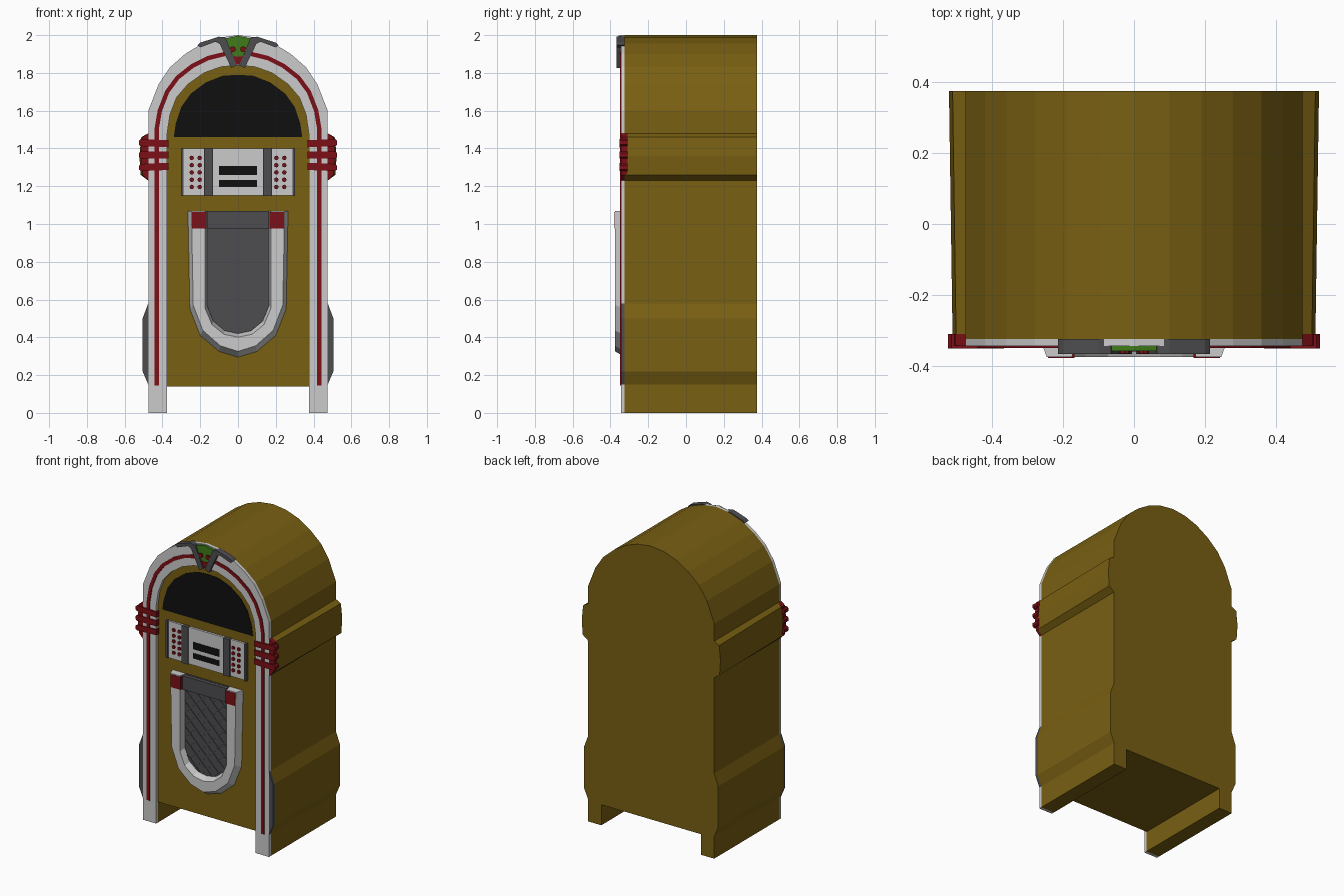
import bpy, bmesh, math
from mathutils import Vector

if "Cube" in bpy.data.objects:
    bpy.data.objects.remove(bpy.data.objects["Cube"])


def mat(name, c):
    m = bpy.data.materials.new(name)
    m.diffuse_color = (*c, 1)
    m.use_nodes = True
    m.node_tree.nodes["Principled BSDF"].inputs["Base Color"].default_value = m.diffuse_color
    return m


BRASS = mat("brass", (0.19, 0.115, 0.006))
RED = mat("red", (0.2, 0.005, 0.008))
BLACK = mat("black", (0.005, 0.005, 0.005))
DARK = mat("dark_metal", (0.075, 0.075, 0.08))
GREEN = mat("green", (0.05, 0.2, 0.01))
WHITE = None


def full(half):
    """Right half path ending at x=0 -> whole symmetric path."""
    return half + [(-x, z) for x, z in reversed(half) if x > 1e-6]


def plate(name, pts, y0, y1, m, mirror=False, front=None):
    """Prism from an (x, z) outline, front at y0, back at y1."""
    bm = bmesh.new()
    a = [bm.verts.new((x, y0, z)) for x, z in (front or pts)]
    b = [bm.verts.new((x, y1, z)) for x, z in pts]
    bm.faces.new(a)
    bm.faces.new(b[::-1])
    n = len(pts)
    for i in range(n):
        j = (i + 1) % n
        bm.faces.new((a[i], b[i], b[j], a[j]))
    bmesh.ops.recalc_face_normals(bm, faces=bm.faces[:])
    me = bpy.data.meshes.new(name)
    bm.to_mesh(me)
    bm.free()
    if m:
        me.materials.append(m)
    ob = bpy.data.objects.new(name, me)
    bpy.context.collection.objects.link(ob)
    if mirror:
        ob.modifiers.new("mirror", "MIRROR").use_mirror_merge = False
    return ob


def rect(x0, x1, z0, z1):
    return [(x0, z0), (x1, z0), (x1, z1), (x0, z1)]


def ngon(x, z, r, n):
    return [(x + r * math.cos(2 * math.pi * i / n), z + r * math.sin(2 * math.pi * i / n)) for i in range(n)]


def ribbon(path, w):
    """Outline of a strip of width w following a path."""
    p = [Vector(q) for q in path]
    left, right = [], []
    for i, q in enumerate(p):
        t = (p[min(i + 1, len(p) - 1)] - p[max(i - 1, 0)]).normalized()
        nrm = Vector((-t.y, t.x)) * w / 2
        left.append(tuple(q + nrm))
        right.append(tuple(q - nrm))
    return left + right[::-1]


# Cabinet body with lower bulge and shoulder bulge
arch = [(.475, 1.6), (.42, 1.74), (.36, 1.83), (.28, 1.9), (.19, 1.955), (.1, 1.987), (0, 2.0)]
side = [(.375, .14), (.375, 0), (.475, 0), (.475, .15), (.505, .22), (.505, .5), (.475, .58),
        (.475, 1.23), (.505, 1.26), (.512, 1.36), (.502, 1.46), (.475, 1.48)]
body = plate("cabinet_body", full(side + arch), -.325, .375, BRASS)
for v in body.data.vertices:
    if v.co.y > 0 and abs(v.co.x) > .48 and v.co.z > 1.2:
        v.co.x *= 1.02

# Pale front frame with the red light strip
inner = [(.375, 0), (.375, 1.48), (.36, 1.58), (.325, 1.67), (.265, 1.74), (.18, 1.8), (.09, 1.832), (0, 1.84)]
plate("front_frame", full([(.475, 0)] + arch) + full(inner)[::-1], -.345, -.325, WHITE)
tube = [(.431, .145), (.431, 1.5), (.414, 1.6), (.375, 1.7), (.32, 1.775), (.24, 1.838), (.16, 1.878), (.07, 1.9)]
plate("light_strip", ribbon(tube, .023), -.35, -.34, RED, True)

# Lower side trim
plate("lower_side_trim", [(.475, .15), (.505, .22), (.505, .5), (.475, .58)], -.345, -.325, DARK, True)

# Window
plate("window", full([(.34, 1.46), (.33, 1.53), (.3, 1.62), (.25, 1.69), (.17, 1.75), (.08, 1.785), (0, 1.79)]),
      -.328, -.32, BLACK)

# Red shoulder bands
plate("shoulder_backing", [(.475, 1.23), (.505, 1.26), (.515, 1.36), (.505, 1.46), (.475, 1.48)],
      -.343, -.31, RED, True)
for i, z in enumerate((1.425, 1.365, 1.305)):
    tilt = (i - 1) * -.006
    pts = [(.367, z - .019), (.515, z - .019 + tilt), (.525, z - .01 + tilt),
           (.525, z + .01 + tilt), (.515, z + .019 + tilt), (.367, z + .019)]
    plate("shoulder_band", pts, -.352, -.31, RED, True)

# Top ornament
plate("bracket", [(.035, 1.825), (.006, 1.84), (.052, 1.95), (.065, 1.985), (.1, 1.992), (.2, 1.96),
                  (.215, 1.947), (.2, 1.935), (.12, 1.965), (.098, 1.955)], -.367, -.325, DARK, True)
plate("leaf", full([(.02, 1.88), (.045, 1.93), (.066, 1.982), (0, 1.997)]), -.358, -.33, GREEN)
plate("ornament_base", full([(.01, 1.845), (.03, 1.89), (0, 1.885)]), -.36, -.33, RED)
plate("berry", ngon(.027, 1.925, .016, 8), -.366, -.35, RED, True)

# Selector panel
plate("selector_center", rect(-.135, .135, 1.15, 1.4), -.34, -.32, WHITE)
plate("selector_wing", rect(.178, .29, 1.15, 1.4), -.338, -.32, WHITE, True)
plate("selector_bar", rect(.133, .18, 1.148, 1.402), -.35, -.32, DARK, True)
plate("selector_edge", rect(.288, .303, 1.148, 1.402), -.345, -.32, DARK, True)
for z0, z1 in ((1.26, 1.308), (1.197, 1.233)):
    plate("selector_slot", rect(-.1, .1, z0, z1), -.343, -.33, BLACK)
for x in (.203, .245):
    for i in range(5):
        plate("selector_button", ngon(x, 1.35 - i * .0385, .012, 8), -.346, -.33, RED, True)

# Speaker grille
gin = [(.165, 1.07), (.165, .57), (.13, .485), (.07, .435), (0, .42)]
gout = [(.265, 1.07), (.255, .55), (.2, .41), (.1, .325), (0, .295)]
top = 1.07
ring = full(gout) + full(gin)[::-1]
front = ([(x * .93, top + (z - top) * .96) for x, z in full(gout)]
         + [(x * 1.06, top + (z - top) * 1.03) for x, z in full(gin)[::-1]])
plate("grille_frame", ring, -.375, -.325, WHITE, front=front)
plate("grille_cloth", full(gin), -.335, -.32, DARK)
plate("grille_header", rect(-.165, .165, .975, 1.068), -.36, -.32, DARK)
plate("grille_corner_light", rect(.168, .243, .977, 1.063), -.378, -.35, RED, True)


def half_width(z):
    """Inner half width of the grille opening at height z."""
    for (xa, za), (xb, zb) in zip(gin, gin[1:]):
        if zb <= z <= za:
            return xb + (xa - xb) * (z - zb) / (za - zb)
    return 0


# Diagonal lattice, clipped to the opening and mirrored
for k in range(9):
    c = .38 + k * .085
    run = [(x, x + c) for x in (-.165 + .005 * i for i in range(67))
           if .43 < x + c < .975 and abs(x) < half_width(x + c)]
    if len(run) > 4:
        plate("grille_lattice", ribbon([run[0], run[-1]], .007), -.339, -.33, DARK, True)
